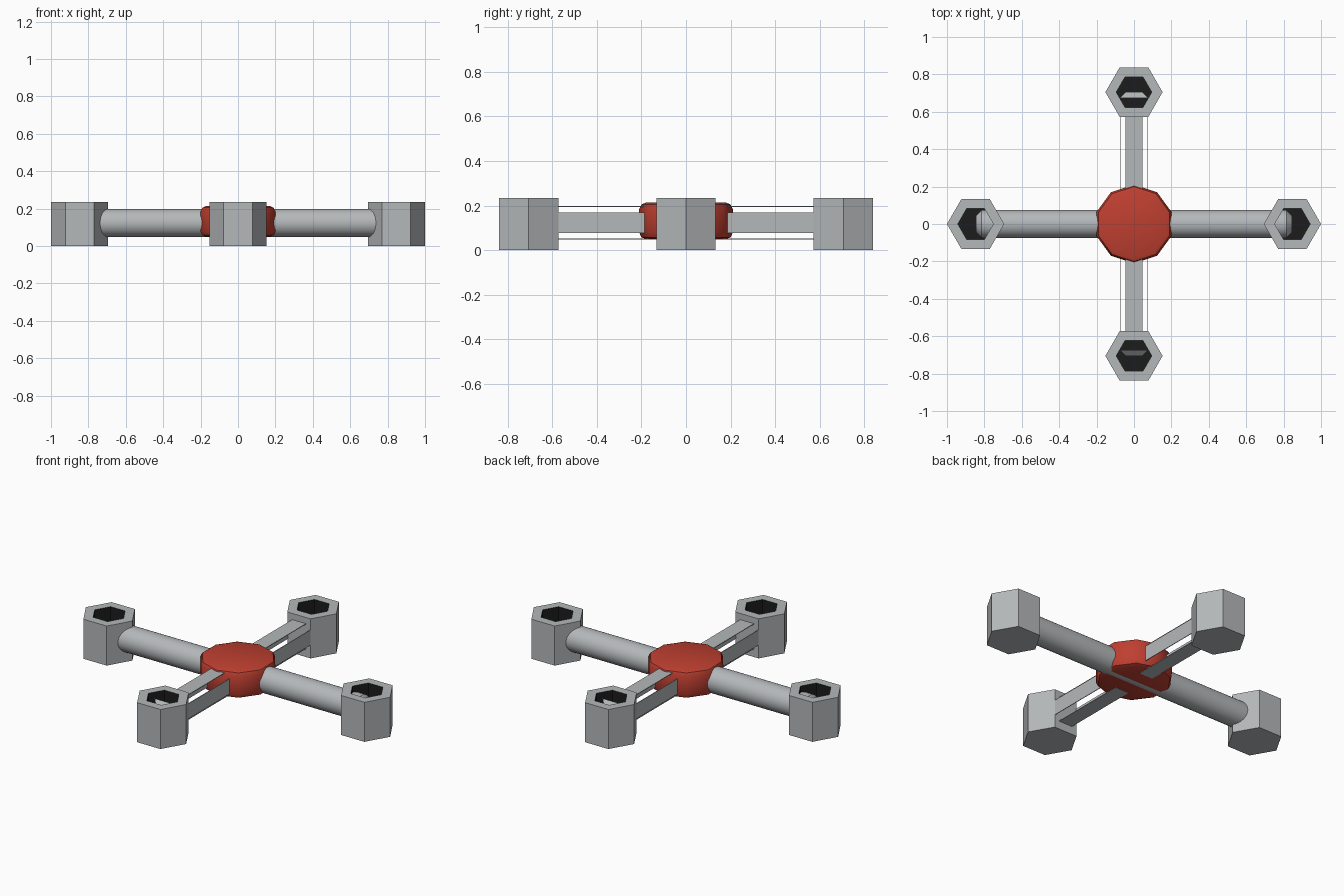
import bpy, bmesh, math
from mathutils import Matrix, Vector

cube = bpy.data.objects.get("Cube")
if cube:
    bpy.data.objects.remove(cube, do_unlink=True)


def material(name, rgb):
    m = bpy.data.materials.new(name)
    m.use_nodes = True
    m.diffuse_color = (*rgb, 1)
    m.node_tree.nodes["Principled BSDF"].inputs["Base Color"].default_value = (*rgb, 1)
    return m


GREY = material("light_grey", (0.46, 0.48, 0.49))
RED = material("brick_red", (0.52, 0.05, 0.03))
BLACK = material("dark_socket", (0.012, 0.012, 0.012))

MID = 0.123       # height of the arm axis
R = 0.075         # arm half thickness
BEVEL = 0.03
TOP = 0.235       # socket height


def finish(bm, name, mats, smooth=False):
    bmesh.ops.recalc_face_normals(bm, faces=bm.faces)
    mesh = bpy.data.meshes.new(name)
    bm.to_mesh(mesh)
    bm.free()
    for m in mats:
        mesh.materials.append(m)
    ob = bpy.data.objects.new(name, mesh)
    bpy.context.collection.objects.link(ob)
    if smooth:
        bpy.ops.object.select_all(action='DESELECT')
        ob.select_set(True)
        bpy.context.view_layer.objects.active = ob
        bpy.ops.object.shade_smooth_by_angle(angle=math.radians(40))
    return ob


def lathe(name, profile, sides, turn, mat, matrix, smooth=True):
    """Stack of rings (radius, height) closed at both ends."""
    bm = bmesh.new()
    rings = []
    for r, h in profile:
        angles = [turn + math.tau * i / sides for i in range(sides)]
        rings.append([bm.verts.new((r * math.cos(a), r * math.sin(a), h)) for a in angles])
    for low, high in zip(rings, rings[1:]):
        for i in range(sides):
            j = (i + 1) % sides
            bm.faces.new((low[i], low[j], high[j], high[i]))
    bm.faces.new(rings[0])
    bm.faces.new(rings[-1])
    bm.transform(matrix)
    return finish(bm, name, [mat], smooth)


# Ten-sided hub with rounded rims
hub_profile = [(0.18, 0.05), (0.2, 0.058), (0.21, 0.08),
               (0.21, 0.183), (0.2, 0.205), (0.18, 0.213)]
lathe("hub", hub_profile, 10, math.pi / 2, RED, Matrix())

# Round rod across the width, chamfered at both ends
END = 0.845
rod_profile = [(R - BEVEL, -END), (R, BEVEL - END), (R, END - BEVEL), (R - BEVEL, END)]
lathe("cross_rod", rod_profile, 32, 0, GREY,
      Matrix.Translation((0, 0, MID)) @ Matrix.Rotation(math.pi / 2, 4, 'Y'))


# Hexagonal sockets with a dark bore
def socket(name, x, y):
    bm = bmesh.new()
    rings = []
    for r, z in ((0.153, 0), (0.153, TOP), (0.095, TOP), (0.095, 0.03)):
        rings.append([bm.verts.new((x + r * math.cos(math.tau * i / 6),
                                    y + r * math.sin(math.tau * i / 6), z)) for i in range(6)])
    bm.faces.new(rings[0])
    for k in range(3):
        for i in range(6):
            j = (i + 1) % 6
            f = bm.faces.new((rings[k][i], rings[k][j], rings[k + 1][j], rings[k + 1][i]))
            f.material_index = int(k == 2)
    bm.faces.new(rings[3]).material_index = 1
    finish(bm, name, [GREY, BLACK])


socket("left_socket", 0.847, 0)
socket("right_socket", -0.847, 0)
socket("back_socket", 0, 0.705)
socket("front_socket", 0, -0.705)


# Open arms: four flat strips around the axis, with gaps at the corners
def open_arm(name, side):
    bm = bmesh.new()
    start, stop, thick = 0.1, 0.615, 0.004
    for k in range(4):
        place = (Matrix.Translation((0, side * (start + stop) / 2, MID))
                 @ Matrix.Rotation(k * math.pi / 2, 4, 'Y')
                 @ Matrix.Translation((0, 0, R - thick / 2))
                 @ Matrix.Diagonal((2 * (R - BEVEL), stop - start, thick, 1)))
        bmesh.ops.create_cube(bm, size=1, matrix=place)
    finish(bm, name, [GREY])
    # Sloped tip inside the socket
    bm = bmesh.new()
    tip = [(-R, 0.675, R), (R, 0.675, R), (R - BEVEL, 0.705, R - BEVEL), (BEVEL - R, 0.705, R - BEVEL)]
    upper = [bm.verts.new((x, side * y, MID + z)) for x, y, z in tip]
    lower = [bm.verts.new(v.co - Vector((0, 0, 0.004))) for v in upper]
    bm.faces.new(upper)
    bm.faces.new(lower)
    for i in range(4):
        j = (i + 1) % 4
        bm.faces.new((upper[i], upper[j], lower[j], lower[i]))
    finish(bm, name + "_tip", [GREY])


open_arm("back_arm", 1)
open_arm("front_arm", -1)
